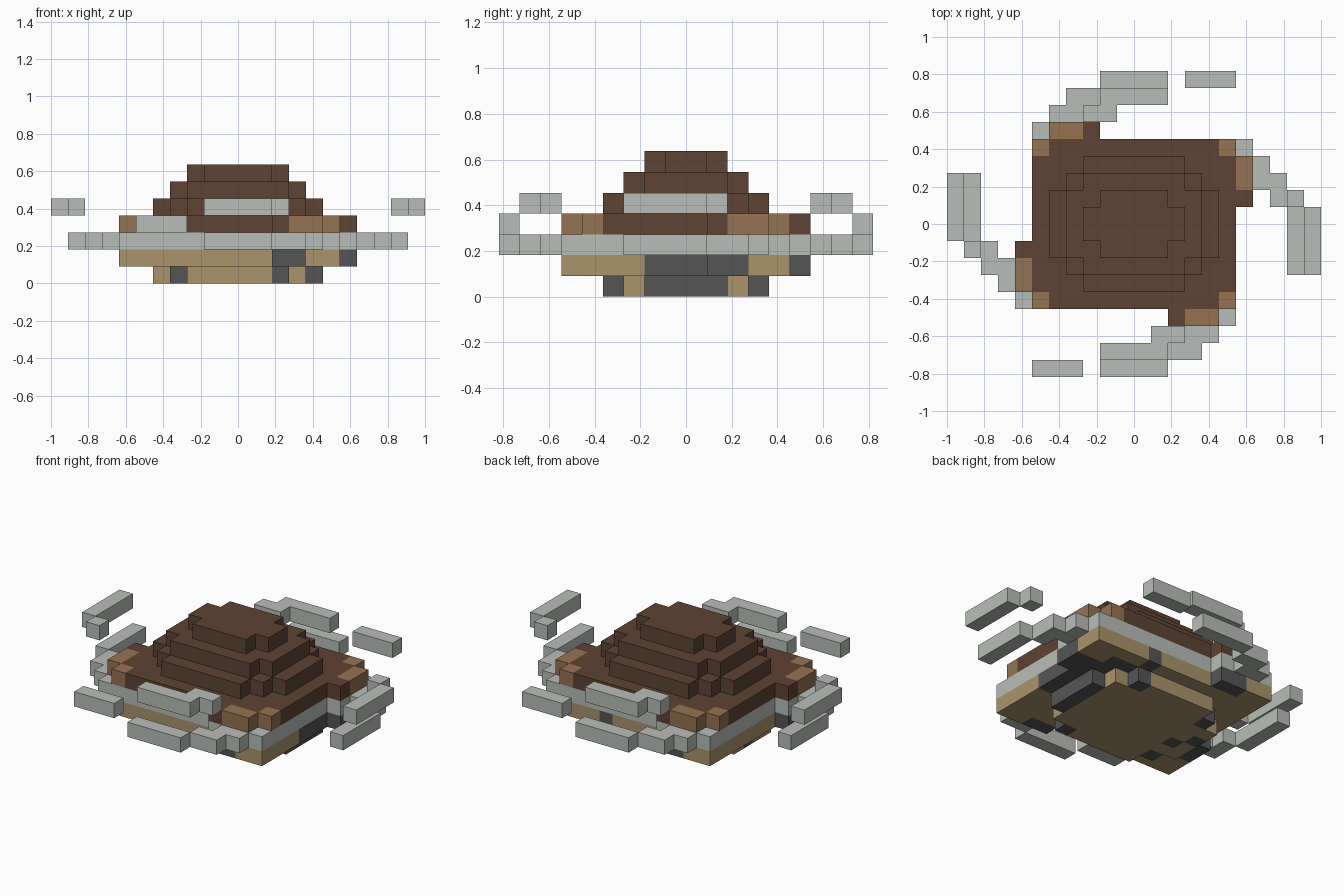
import bpy
import bmesh

if "Cube" in bpy.data.objects:
    bpy.data.objects.remove(bpy.data.objects["Cube"], do_unlink=True)

U = 1 / 11  # edge length of one block


def srgb(r, g, b):
    f = lambda c: c / 12.92 if c <= 0.04045 else ((c + 0.055) / 1.055) ** 2.4
    return tuple(f(c / 255) for c in (r, g, b)) + (1.0,)


def material(name, rgb):
    m = bpy.data.materials.new(name)
    m.use_nodes = True
    m.diffuse_color = srgb(*rgb)
    m.node_tree.nodes["Principled BSDF"].inputs["Base Color"].default_value = srgb(*rgb)
    return m


BROWN = material("dark brown", (95, 67, 51))
TAN = material("light brown", (150, 115, 82))
SAND = material("sand", (170, 148, 107))
DARK = material("charcoal", (85, 85, 85))
GRAY = material("pale gray", (185, 190, 184))


def cells(*rects):
    """Grid cells covered by rectangles (x0, x1, y0, y1)."""
    return {(x, y) for x0, x1, y0, y1 in rects
            for x in range(x0, x1) for y in range(y0, y1)}


def turned(s):
    """Half-turn copy of a set of cells about the centre."""
    return {(-1 - x, -1 - y) for x, y in s}


def both(*rects):
    s = cells(*rects)
    return s | turned(s)


SIDES = {(1, 0): [(1, 0), (1, 1)], (0, 1): [(1, 1), (0, 1)],
         (-1, 0): [(0, 1), (0, 0)], (0, -1): [(0, 0), (1, 0)]}


def slab(name, layer, footprint, main, accent=None, accent_cells=()):
    """One block-high layer: outer skin only, accent colour on chosen cells."""
    bm = bmesh.new()
    z0, z1 = layer * U, (layer + 1) * U

    def face(pts, idx):
        bm.faces.new([bm.verts.new(p) for p in pts]).material_index = idx

    for x, y in sorted(footprint):
        idx = 1 if (x, y) in accent_cells else 0
        corner = [(x * U, y * U), ((x + 1) * U, y * U),
                  ((x + 1) * U, (y + 1) * U), (x * U, (y + 1) * U)]
        face([(px, py, z1) for px, py in corner], idx)
        face([(px, py, z0) for px, py in reversed(corner)], idx)
        for (dx, dy), (a, b) in SIDES.items():
            if (x + dx, y + dy) not in footprint:
                ax, ay, bx, by = [(o + k) * U for o, k in
                                  ((x, a[0]), (y, a[1]), (x, b[0]), (y, b[1]))]
                face([(ax, ay, z0), (bx, by, z0), (bx, by, z1), (ax, ay, z1)], idx)
    bmesh.ops.remove_doubles(bm, verts=bm.verts, dist=1e-5)
    mesh = bpy.data.meshes.new(name)
    bm.to_mesh(mesh)
    bm.free()
    mesh.materials.append(main)
    if accent:
        mesh.materials.append(accent)
    obj = bpy.data.objects.new(name, mesh)
    bpy.context.collection.objects.link(obj)
    return obj


# Shared footprints
wide_oval = cells((-3, 3, -4, 4), (-4, 4, -3, 3), (-5, 5, -2, 2))
core = cells((-6, 6, -5, 5))
bumps = both((6, 7, 1, 4), (-5, -2, 5, 6))
corners = both((6, 7, 4, 5), (-6, -5, 5, 6))

# Foot under the hull
foot_dark = cells((4, 5, -2, 2), (2, 3, -4, -3), (2, 3, 3, 4), (-4, -3, -3, -2),
                  (-4, -3, -1, 0), (-5, -4, 0, 1), (-4, -3, 2, 3))
slab("foot", 0, wide_oval, SAND, DARK, foot_dark)

# Lower hull with charcoal patches
hull_dark = both((6, 7, 1, 3), (-4, -2, 5, 6)) | cells(
    (4, 6, -2, 3), (3, 5, 2, 4), (2, 3, 4, 5))
slab("lower_hull", 1, core | bumps | corners, SAND, DARK, hull_dark)

# Gray disc around the middle
slab("middle_disc", 2, core | bumps | corners, GRAY)

# Brown deck with lighter corner patches
deck_light = both((6, 7, 2, 4), (-5, -3, 5, 6), (5, 6, 4, 5), (-6, -5, 4, 5))
slab("upper_deck", 3, core | bumps, BROWN, TAN, deck_light)

# Stepped dome
slab("dome_lower_tier", 4, wide_oval, BROWN)
slab("dome_middle_tier", 5, cells((-3, 3, -3, 3), (-4, 4, -2, 2)), BROWN)
slab("dome_top_tier", 6, cells((-2, 2, -2, 2), (-3, 3, -1, 1)), BROWN)

# Swirling arms, each repeated by a half turn
side_arm = cells((7, 8, 2, 4), (8, 9, 1, 3), (9, 10, -3, 1))
front_arm = cells((3, 5, -7, -6), (2, 4, -8, -7), (-2, 2, -9, -8))
side_wisp = cells((10, 11, -3, 1), (9, 10, 1, 2))
front_wisp = cells((-2, 2, -8, -7), (1, 3, -7, -6))
front_bar = cells((-6, -3, -9, -8))
for names, layer, part in ((("left_arm", "right_arm"), 2, side_arm),
                           (("front_arm", "back_arm"), 2, front_arm),
                           (("left_upper_wisp", "right_upper_wisp"), 4, side_wisp),
                           (("front_upper_wisp", "back_upper_wisp"), 4, front_wisp),
                           (("front_outer_bar", "back_outer_bar"), 3, front_bar)):
    slab(names[0], layer, part, GRAY)
    slab(names[1], layer, turned(part), GRAY)
